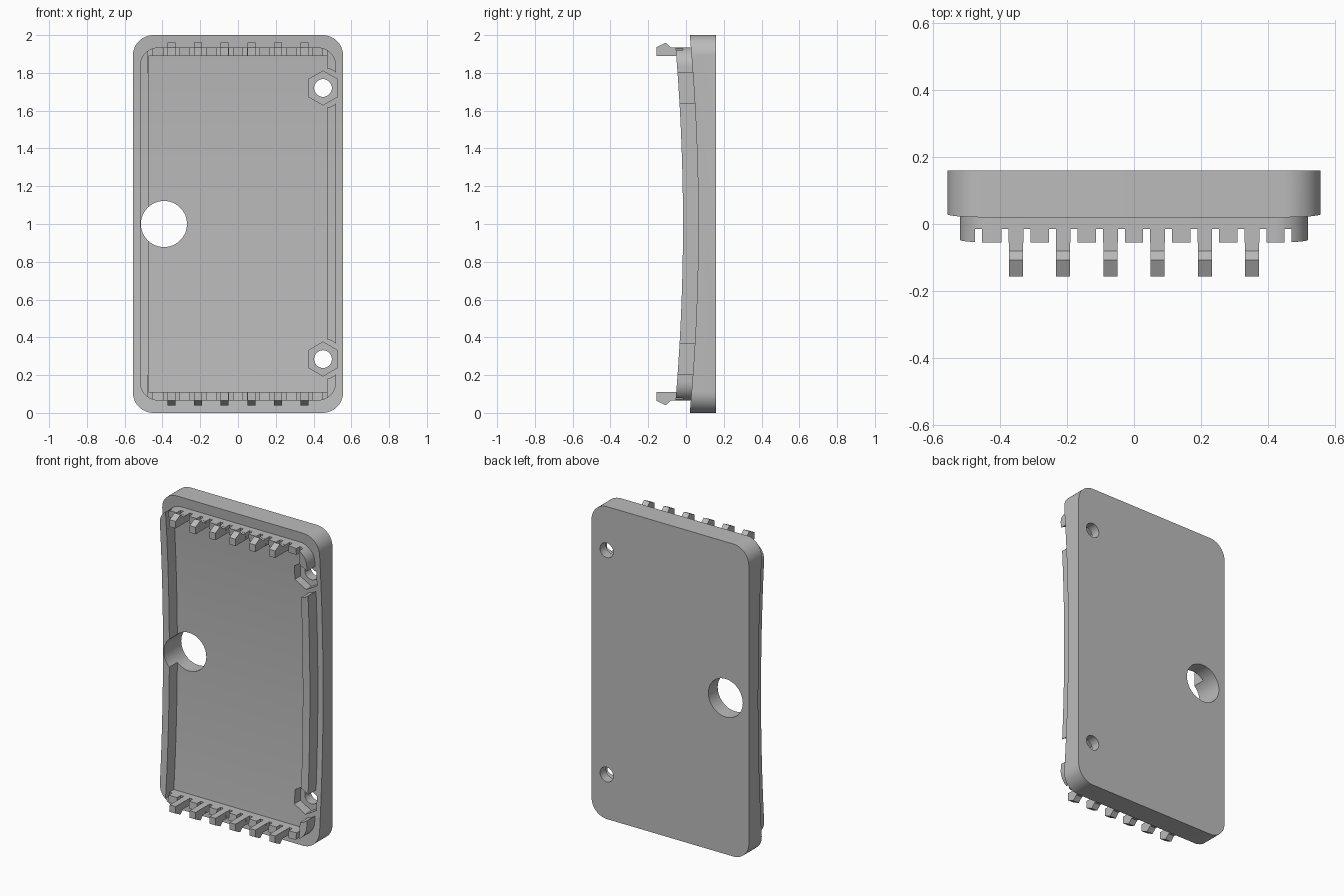
import bpy, bmesh
from math import pi, sin, cos
from mathutils import Vector

if "Cube" in bpy.data.objects:
    bpy.data.objects.remove(bpy.data.objects["Cube"])

grey = bpy.data.materials.new("plain grey")
grey.use_nodes = True
COLOUR = (0.5, 0.5, 0.5, 1)
grey.diffuse_color = COLOUR
grey.node_tree.nodes["Principled BSDF"].inputs["Base Color"].default_value = COLOUR


def prism(name, outline, axis, a, b):
    """Extrude an outline from a to b: (x, z) along y, or (y, z) along x."""
    bm = bmesh.new()
    place = (lambda p, t: (p[0], t, p[1])) if axis == "y" else (lambda p, t: (t, p[0], p[1]))
    face = bm.faces.new([bm.verts.new(place(p, a)) for p in outline])
    moved = bmesh.ops.extrude_face_region(bm, geom=[face])["geom"]
    step = Vector((0, b - a, 0) if axis == "y" else (b - a, 0, 0))
    bmesh.ops.translate(bm, vec=step, verts=[v for v in moved if isinstance(v, bmesh.types.BMVert)])
    bmesh.ops.recalc_face_normals(bm, faces=bm.faces)
    mesh = bpy.data.meshes.new(name)
    bm.to_mesh(mesh)
    bm.free()
    mesh.materials.append(grey)
    obj = bpy.data.objects.new(name, mesh)
    bpy.context.collection.objects.link(obj)
    return obj


def ring(x, z, r, n, turn=0.0):
    return [(x + r * cos(turn + 2 * pi * i / n), z + r * sin(turn + 2 * pi * i / n)) for i in range(n)]


def box(x0, x1, z0, z1):
    return [(x0, z0), (x1, z0), (x1, z1), (x0, z1)]


def rounded(w, z0, z1, r, n=12):
    pts = []
    corners = [(w - r, z1 - r), (r - w, z1 - r), (r - w, z0 + r), (w - r, z0 + r)]
    for q, (cx, cz) in enumerate(corners):
        for i in range(n + 1):
            t = (q + i / n) * pi / 2
            pts.append((cx + r * cos(t), cz + r * sin(t)))
    return pts


def bow(offset, n=40):
    """Side profile of everything in front of the shallow concave curve."""
    pts = []
    for i in range(n + 1):
        u = 2.2 * i / n - 1.1
        pts.append((0.065 - 0.045 * u * u + offset, 1 + u))
    return pts + [(-1, 2.1), (-1, -0.1)]


def cut(target, *cutters):
    bpy.context.view_layer.objects.active = target
    for c in cutters:
        mod = target.modifiers.new("cut", "BOOLEAN")
        mod.operation, mod.solver, mod.object = "DIFFERENCE", "EXACT", c
        bpy.ops.object.modifier_apply(modifier=mod.name)
        bpy.data.objects.remove(c)


def port():
    return prism("port_cutter", ring(-0.392, 1, 0.122, 64), "y", -1, 1)


SCREWS = [(0.45, 0.285), (0.45, 1.72)]
CLIPS = [(i - 2.5) * 0.141 for i in range(6)]

# Back plate with concave front, cable port, screw holes and nut pockets
plate = prism("back_plate", rounded(0.557, 0, 2, 0.11), "y", -0.2, 0.16)
cut(plate, prism("bow_cutter", bow(0), "x", -1, 1), port())
for x, z in SCREWS:
    cut(plate,
        prism("nut_cutter", ring(x, z, 0.09, 6, pi / 2), "y", -1, 0.1),
        prism("screw_cutter", ring(x, z, 0.047, 32), "y", -1, 1))

# Raised rim that follows the curve, opened around the screws
rim = prism("rim", rounded(0.52, 0.065, 1.935, 0.1), "y", -0.2, 0.075)
cut(rim,
    prism("inside_cutter", box(-0.475, 0.47, 0.11, 1.89), "y", -1, 1),
    prism("bow_cutter", bow(-0.081), "x", -1, 1), port())
for x, z in SCREWS:
    cut(rim, prism("clearance_cutter", ring(x, z, 0.107, 64), "y", -1, 1))

# Relief slots on both sides of each clip, plus one at each end of the row
slots = [x + s * 0.0325 for x in CLIPS for s in (-1, 1)] + [-0.465, 0.46]
for x in slots:
    for z in (0, 2):
        cut(rim, prism("slot_cutter", box(x - 0.0105, x + 0.0105, z - 0.2, z + 0.2), "y", -1, -0.015))

# Snap clips along the top and bottom edges
HOOK = [(0.03, 0.89), (-0.157, 0.89), (-0.157, 0.935), (-0.108, 0.96), (-0.08, 0.934), (0.03, 0.934)]
clips = []
for side, label in ((1, "top"), (-1, "bottom")):
    for i, x in enumerate(CLIPS):
        profile = [(y, 1 + side * h) for y, h in HOOK]
        clips.append(prism(f"{label}_clip_{i + 1}", profile, "x", x - 0.021, x + 0.021))

# Smooth round surfaces, keep edges sharp
bpy.ops.object.select_all(action="DESELECT")
for obj in (plate, rim):
    obj.select_set(True)
bpy.context.view_layer.objects.active = plate
bpy.ops.object.shade_smooth_by_angle(angle=0.4)
